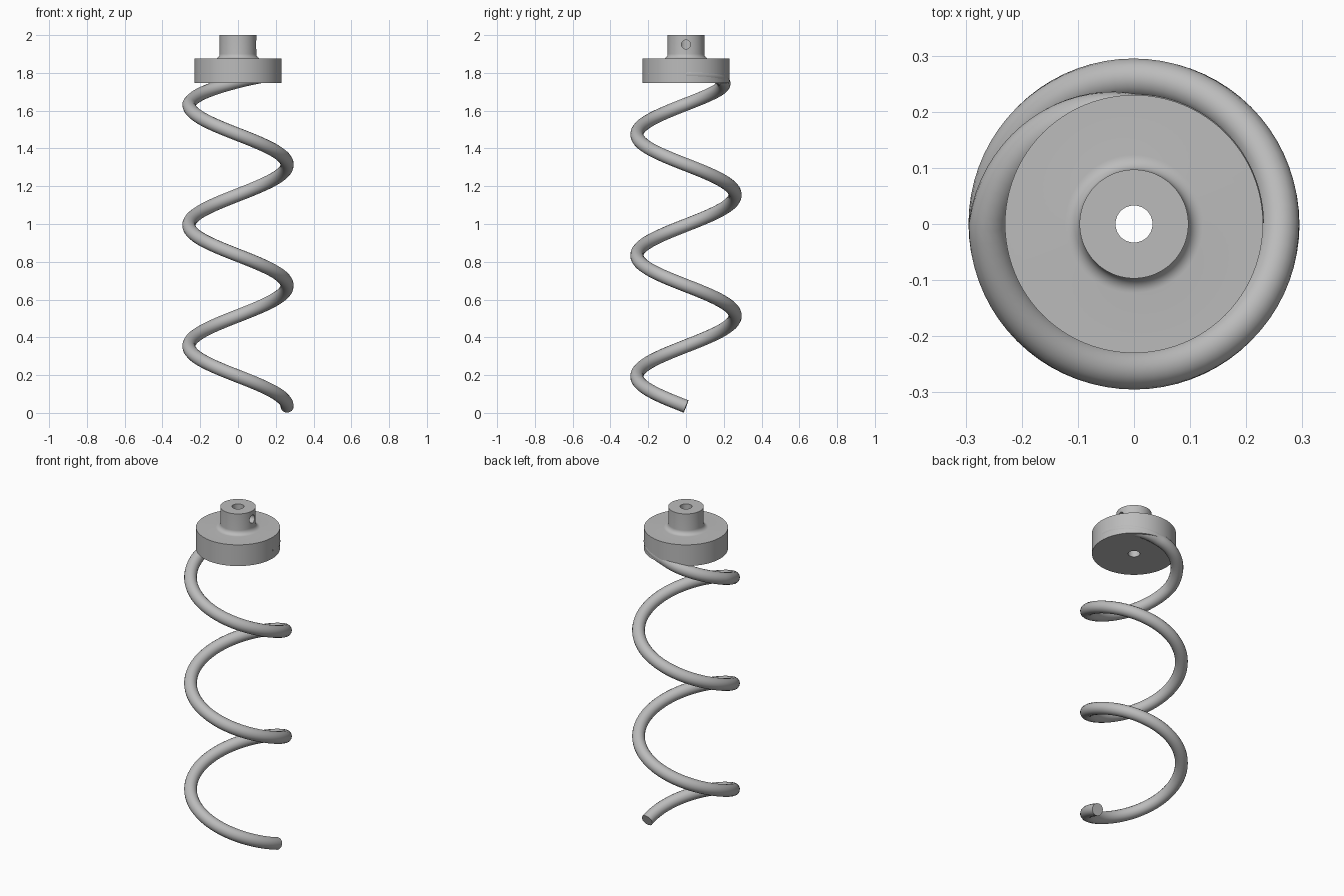
import bpy, bmesh
from math import sin, cos, pi, radians

cube = bpy.data.objects.get("Cube")
if cube:
    bpy.data.objects.remove(cube)

steel = bpy.data.materials.new("grey_steel")
steel.use_nodes = True
GREY = (0.5, 0.5, 0.5, 1)
steel.diffuse_color = GREY
steel.node_tree.nodes["Principled BSDF"].inputs["Base Color"].default_value = GREY


def activate(ob):
    bpy.ops.object.select_all(action='DESELECT')
    ob.select_set(True)
    bpy.context.view_layer.objects.active = ob


# Flanged hub: closed profile with a root fillet and bore, spun about z
FLANGE, HUB, BORE, FILLET = 0.23, 0.097, 0.033, 0.026
LOW, STEP, TOP = 1.747, 1.875, 2.0
profile = [(BORE, LOW), (FLANGE, LOW), (FLANGE, STEP)]
for i in range(9):
    a = i / 8 * pi / 2
    profile.append((HUB + FILLET * (1 - sin(a)), STEP + FILLET * (1 - cos(a))))
profile += [(HUB, TOP), (BORE, TOP)]

bm = bmesh.new()
verts = [bm.verts.new((r, 0, z)) for r, z in profile]
edges = [bm.edges.new((v, verts[i - 1])) for i, v in enumerate(verts)]
bmesh.ops.spin(bm, geom=verts + edges, cent=(0, 0, 0), axis=(0, 0, 1),
               angle=2 * pi, steps=96, use_merge=True)
bmesh.ops.remove_doubles(bm, verts=bm.verts, dist=1e-5)
bmesh.ops.recalc_face_normals(bm, faces=bm.faces)
mesh = bpy.data.meshes.new("flanged_hub")
bm.to_mesh(mesh)
bm.free()
hub = bpy.data.objects.new("flanged_hub", mesh)
bpy.context.collection.objects.link(hub)
mesh.materials.append(steel)

# Set screw hole drilled from the left side into the bore
bpy.ops.mesh.primitive_cylinder_add(vertices=32, radius=0.024, depth=0.13,
                                    location=(0.075, 0, 1.95),
                                    rotation=(0, pi / 2, 0))
drill = bpy.context.object
drill.name = "screw_hole_cutter"
drill.hide_render = True
drill.data.materials.append(steel)
cut = hub.modifiers.new("screw_hole", 'BOOLEAN')
cut.operation = 'DIFFERENCE'
cut.solver = 'EXACT'
cut.object = drill
activate(hub)
bpy.ops.object.modifier_apply(modifier=cut.name)
bpy.data.objects.remove(drill)
bpy.ops.object.shade_smooth_by_angle(angle=radians(30))

# Coil: clockwise helix whose last half turn tucks in under the flange
COIL, TUBE, PITCH, TURNS = 0.26, 0.035, 0.64, 2.5
PER_TURN = 72
path = []
for i in range(int((TURNS + 0.5) * PER_TURN) + 1):
    t = i / PER_TURN
    r, z = COIL, 0.034 + PITCH * t
    if t > TURNS:
        q = (t - TURNS) * 4                # quarter turns into the tuck
        r -= 0.063 * min(q, 1)
        z = 0.034 + PITCH * TURNS + 0.16 * q - 0.04 * q * q
    path.append((r * cos(2 * pi * t), -r * sin(2 * pi * t), z))

curve = bpy.data.curves.new("coil", 'CURVE')
curve.dimensions = '3D'
curve.bevel_depth = TUBE
curve.bevel_resolution = 6
curve.use_fill_caps = True
spline = curve.splines.new('POLY')
spline.points.add(len(path) - 1)
for p, co in zip(spline.points, path):
    p.co = (*co, 1)
coil = bpy.data.objects.new("coil", curve)
bpy.context.collection.objects.link(coil)
curve.materials.append(steel)
activate(coil)
bpy.ops.object.convert(target='MESH')
bpy.ops.object.shade_smooth_by_angle(angle=radians(40))
